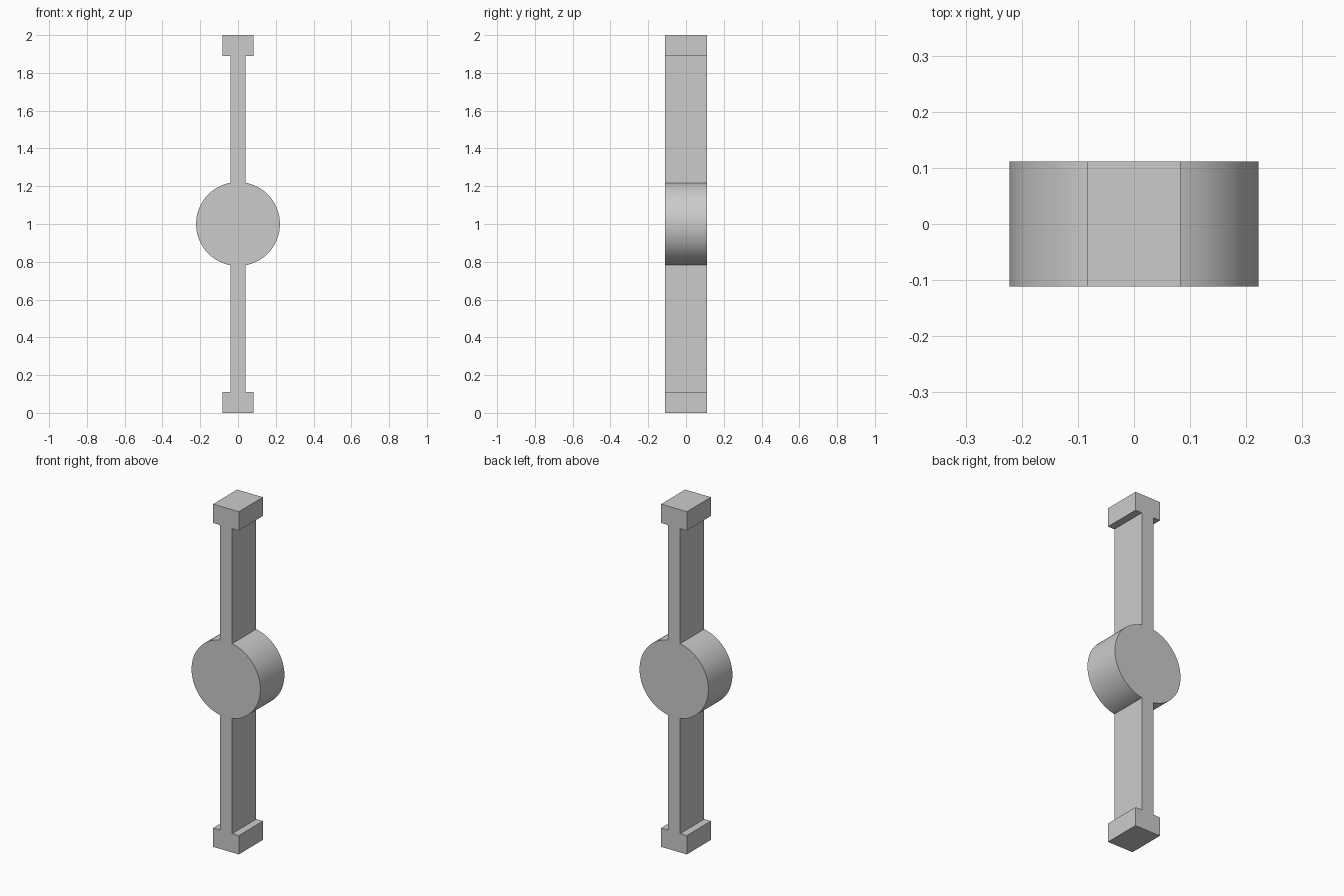
import bpy, bmesh
from math import sin, cos, pi, asin

if "Cube" in bpy.data.objects:
    bpy.data.objects.remove(bpy.data.objects["Cube"])

HEIGHT, DEPTH = 2.0, 0.222
DISC_R, ROD_W, CAP_W, CAP_H = 0.222, 0.04, 0.083, 0.11
ARC_STEPS = 48


def half_outline():
    """Right-hand side of the silhouette, bottom to top, centred on the disc."""
    h = HEIGHT / 2
    pts = [(CAP_W, -h), (CAP_W, -h + CAP_H), (ROD_W, -h + CAP_H)]
    # disc arc runs between the two points where the rod meets it
    a = pi / 2 - asin(ROD_W / DISC_R)
    for i in range(ARC_STEPS + 1):
        t = -a + 2 * a * i / ARC_STEPS
        pts.append((DISC_R * cos(t), DISC_R * sin(t)))
    return pts + [(ROD_W, h - CAP_H), (CAP_W, h - CAP_H), (CAP_W, h)]


# Rod with end caps and central disc, one solid extruded front to back
right = half_outline()
outline = right + [(-x, z) for x, z in reversed(right)]

bm = bmesh.new()
front = bm.faces.new([bm.verts.new((x, -DEPTH / 2, z + HEIGHT / 2)) for x, z in outline])
ext = bmesh.ops.extrude_face_region(bm, geom=[front], use_keep_orig=True)
back = [v for v in ext["geom"] if isinstance(v, bmesh.types.BMVert)]
bmesh.ops.translate(bm, verts=back, vec=(0, DEPTH, 0))
bmesh.ops.recalc_face_normals(bm, faces=bm.faces[:])

mesh = bpy.data.meshes.new("capped_rod_with_disc")
bm.to_mesh(mesh)
bm.free()
obj = bpy.data.objects.new("capped_rod_with_disc", mesh)
bpy.context.collection.objects.link(obj)

# Smooth the disc rim, keep every corner crisp
bpy.context.view_layer.objects.active = obj
obj.select_set(True)
bpy.ops.object.shade_smooth_by_angle(angle=pi / 6)
